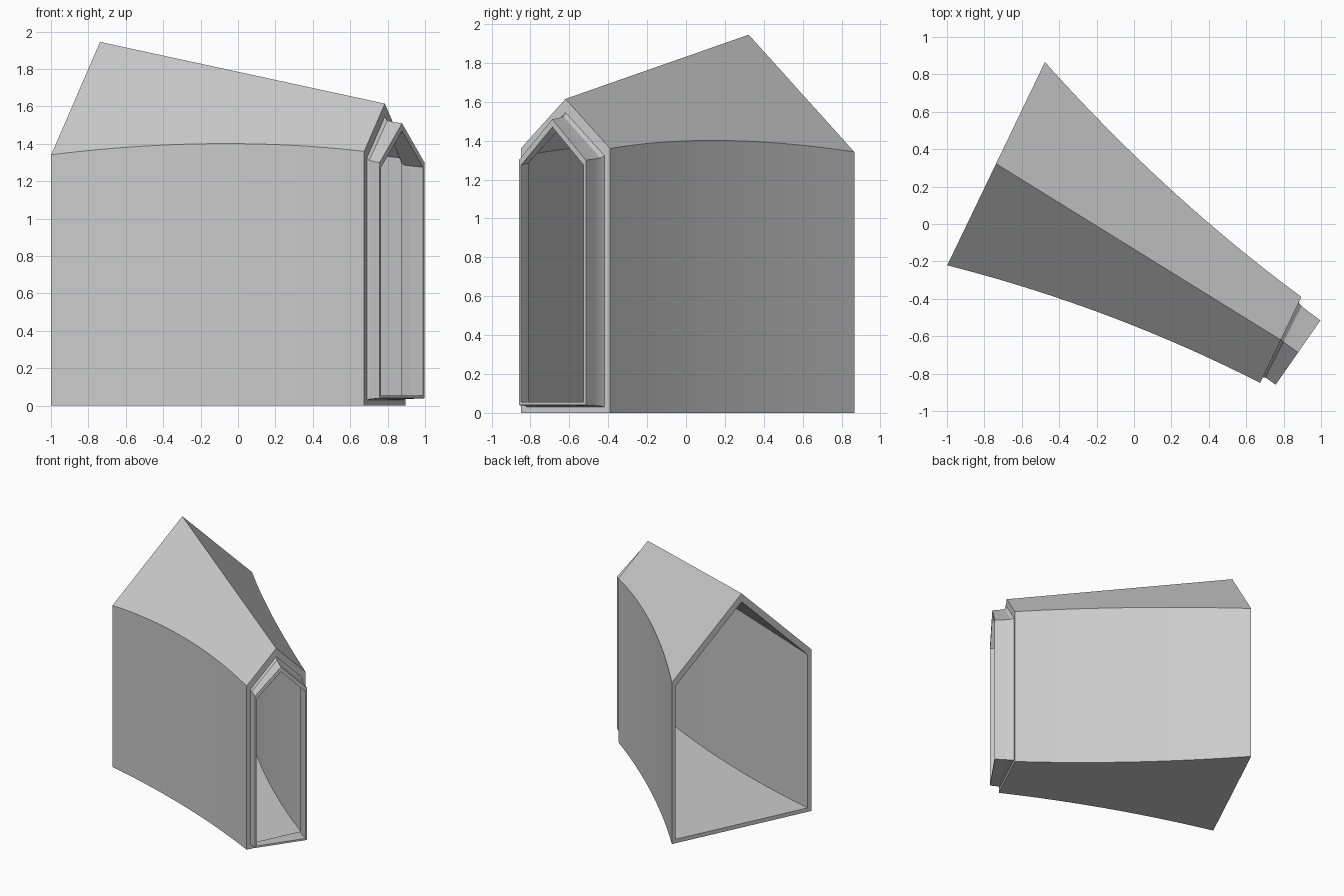
import bpy, bmesh, math
from mathutils import Vector

cube = bpy.data.objects.get("Cube")
if cube:
    bpy.data.objects.remove(cube)

grey = bpy.data.materials.new("light grey")
grey.use_nodes = True
colour = (0.6, 0.6, 0.6, 1)
grey.diffuse_color = colour
grey.node_tree.nodes["Principled BSDF"].inputs["Base Color"].default_value = colour


def gable(centre, across, half, ridge, floor):
    """Five-sided house outline with a 45 degree roof, in a vertical plane."""
    shape = [(-half, floor), (half, floor), (half, ridge - half),
             (0, ridge), (-half, ridge - half)]
    return [Vector((centre.x + across.x * u, centre.y + across.y * u, z)) for u, z in shape]


def gable_tube(name, sections, wall, roof_drop):
    """Hollow loft through gable sections, with flat rims closing the wall."""
    bm = bmesh.new()
    rings = []
    for centre, across, half, ridge, floor in sections:
        outer = gable(centre, across, half, ridge, floor)
        inner = gable(centre, across, half - wall, ridge - roof_drop, floor + wall)
        rings.append([[bm.verts.new(p) for p in loop] for loop in (outer, inner)])

    def bridge(a, b):
        for i in range(5):
            j = (i + 1) % 5
            bm.faces.new((a[i], a[j], b[j], b[i]))

    for (out_a, in_a), (out_b, in_b) in zip(rings, rings[1:]):
        bridge(out_a, out_b)
        bridge(in_a, in_b)
    for out, inn in (rings[0], rings[-1]):
        bridge(out, inn)
    bmesh.ops.recalc_face_normals(bm, faces=bm.faces)
    mesh = bpy.data.meshes.new(name)
    bm.to_mesh(mesh)
    bm.free()
    mesh.materials.append(grey)
    obj = bpy.data.objects.new(name, mesh)
    bpy.context.collection.objects.link(obj)
    bpy.ops.object.select_all(action='DESELECT')
    obj.select_set(True)
    bpy.context.view_layer.objects.active = obj
    bpy.ops.object.shade_smooth_by_angle(angle=math.radians(20))


# Main hall: tapers along a straight ridge, with side walls bowed inward
wide_end, narrow_end = Vector((-0.7375, 0.3225)), Vector((0.785, -0.62))
hall_across = Vector((0.433, 0.901))
steps = 24
hall = []
for i in range(steps + 1):
    t = i / steps
    half = 0.603 + (0.255 - 0.603) * t - 0.2 * t * (1 - t)
    hall.append((wide_end.lerp(narrow_end, t), hall_across, half, 1.945 - 0.33 * t, 0))
gable_tube("hall_shell", hall, 0.033, 0.07)

# Sleeve: short mouth that turns slightly out of the narrow end
mouth, mouth_across = Vector((0.877, -0.6875)), Vector((0.571, 0.821))
sleeve = []
for t, half, ridge, floor in ((0, 0.222, 1.545, 0.031), (0.15, 0.214, 1.525, 0.035),
                              (0.5, 0.211, 1.517, 0.037), (1, 0.21, 1.51, 0.04)):
    across = hall_across.lerp(mouth_across, t).normalized()
    sleeve.append((narrow_end.lerp(mouth, t), across, half, ridge, floor))
gable_tube("entrance_sleeve", sleeve, 0.015, 0.04)
